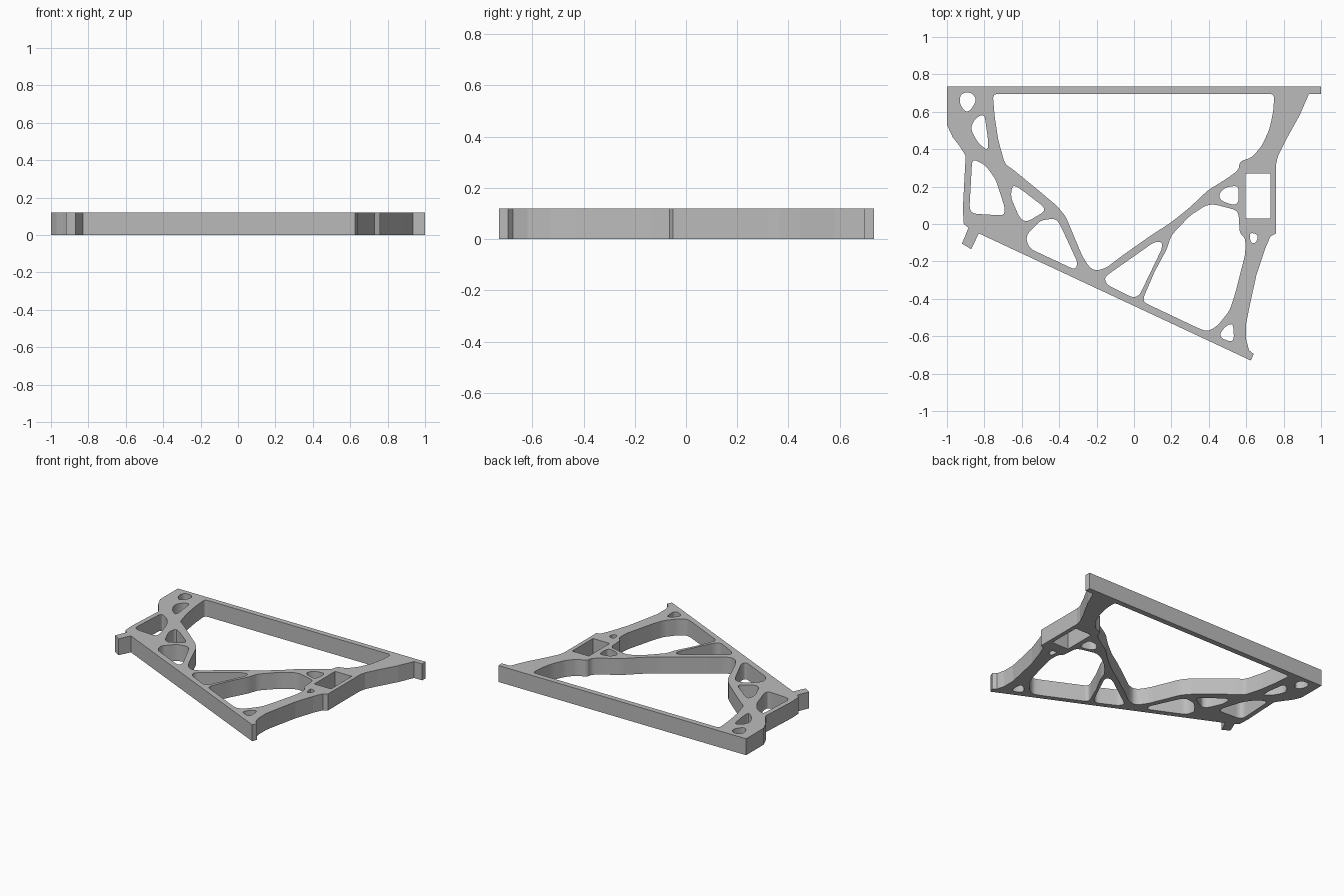
import bpy
import bmesh
from mathutils import Vector

THICKNESS = 0.12

default_cube = bpy.data.objects.get("Cube")
if default_cube:
    bpy.data.objects.remove(default_cube, do_unlink=True)


def make_material(name, value):
    material = bpy.data.materials.new(name)
    material.use_nodes = True
    colour = (value, value, value, 1)
    material.diffuse_color = colour
    material.node_tree.nodes["Principled BSDF"].inputs["Base Color"].default_value = colour
    return material


def rounded(points, radius, steps=4):
    """Replace every corner of a closed outline with a small curved fillet."""
    corners = [Vector(p) for p in points]
    if radius == 0:
        return corners
    outline = []
    for i, corner in enumerate(corners):
        before = corners[i - 1] - corner
        after = corners[(i + 1) % len(corners)] - corner
        reach_in = min(radius, before.length * 0.45)
        reach_out = min(radius, after.length * 0.45)
        start = corner + before.normalized() * reach_in
        end = corner + after.normalized() * reach_out
        for step in range(steps + 1):
            t = step / steps
            outline.append(start * (1 - t) ** 2 + corner * 2 * t * (1 - t) + end * t ** 2)
    return outline


def add_outline(curve, points, radius):
    outline = rounded(points, radius)
    spline = curve.splines.new("POLY")
    spline.points.add(len(outline) - 1)
    for target, point in zip(spline.points, outline):
        target.co = (point.x, point.y, 0, 1)
    spline.use_cyclic_u = True


# Outer edge: top bar, right arm, foot, sloped rail, peg and left side
outer_edge = [
    (-1, .735), (1, .735), (1, .695), (.935, .695), (.885, .58), (.81, .445),
    (.77, .365), (.76, .32), (.76, -.05), (.73, -.065), (.7, -.135),
    (.655, -.27), (.62, -.43), (.6, -.53), (.6, -.62), (.615, -.675),
    (.64, -.695), (.625, -.73), (-.83, -.05), (-.87, -.135), (-.92, -.105),
    (-.885, -.02), (-.91, 0), (-.915, .08), (-.9, .365), (-.935, .42),
    (-.97, .465), (-1, .53),
]

# Large opening under the top bar
main_opening = [
    (-.755, .695), (.75, .695), (.745, .605), (.725, .51), (.685, .42),
    (.63, .355), (.565, .335), (.56, .29), (.5, .245), (.395, .18), (.3, .09),
    (.2, .01), (.085, -.065), (-.05, -.16), (-.15, -.235), (-.2, -.25),
    (-.235, -.235), (-.275, -.175), (-.365, .04), (-.41, .095),
    (-.505, .175), (-.645, .29), (-.69, .32), (-.725, .445), (-.745, .575),
]

# Opening between the right column and the diagonal strut
lower_opening = [
    (.2, -.06), (.3, .045), (.385, .1), (.43, .105), (.545, .075), (.56, .05),
    (.565, -.05), (.595, -.075), (.595, -.16), (.54, -.375), (.51, -.465),
    (.445, -.545), (.395, -.575), (.35, -.56), (.055, -.42), (.05, -.395),
    (.11, -.255), (.175, -.135),
]

# Lightening holes along the rail
strut_hole = [(.15, -.095), (.15, -.13), (.03, -.38), (-.005, -.395),
              (-.145, -.325), (-.16, -.285), (.11, -.095)]
rail_hole = [(-.5, .02), (-.415, .03), (-.385, -.025), (-.3, -.21),
             (-.315, -.245), (-.56, -.13), (-.58, -.065)]
foot_hole = [(.53, -.53), (.535, -.62), (.51, -.63), (.45, -.6), (.49, -.545)]

# Lightening holes in the left side
middle_hole = [(-.65, .21), (-.61, .19), (-.48, .09), (-.48, .065),
               (-.575, .01), (-.61, .03), (-.66, .145)]
side_hole = [(-.865, .35), (-.795, .315), (-.74, .24), (-.69, .085),
             (-.695, .045), (-.86, .055), (-.88, .08)]
upper_hole = [(-.8, .59), (-.78, .45), (-.78, .39), (-.835, .435),
              (-.875, .51), (-.85, .565)]
corner_hole = [(-.925, .7), (-.87, .705), (-.84, .665), (-.875, .605),
               (-.905, .6), (-.935, .65)]

# Holes around the right column
column_hole = [(.545, .205), (.56, .19), (.56, .12), (.54, .1), (.47, .12),
               (.45, .155), (.485, .195)]
pin_hole = [(.615, -.045), (.665, -.055), (.655, -.1), (.625, -.105)]
window = [(.595, .27), (.73, .27), (.73, .03), (.595, .03)]

# Extrude the filled outline into a plate
plate_curve = bpy.data.curves.new("frame_plate_profile", "CURVE")
plate_curve.dimensions = "2D"
plate_curve.fill_mode = "BOTH"
plate_curve.extrude = THICKNESS / 2
add_outline(plate_curve, outer_edge, 0)
add_outline(plate_curve, window, 0)
for opening in (main_opening, lower_opening):
    add_outline(plate_curve, opening, 0.025)
for hole in (strut_hole, rail_hole, foot_hole, middle_hole, side_hole,
             upper_hole, corner_hole, column_hole, pin_hole):
    add_outline(plate_curve, hole, 0.03)

profile = bpy.data.objects.new("frame_plate_profile", plate_curve)
bpy.context.collection.objects.link(profile)
bpy.context.view_layer.update()
evaluated = profile.evaluated_get(bpy.context.evaluated_depsgraph_get())
mesh = bpy.data.meshes.new_from_object(evaluated)
bpy.data.objects.remove(profile, do_unlink=True)

# Weld caps to walls and stand the plate on the ground
bm = bmesh.new()
bm.from_mesh(mesh)
bmesh.ops.remove_doubles(bm, verts=bm.verts, dist=0.0002)
bmesh.ops.recalc_face_normals(bm, faces=bm.faces)
bmesh.ops.translate(bm, verts=bm.verts, vec=(0, 0, THICKNESS / 2))
for face in bm.faces:
    face.smooth = False
bm.to_mesh(mesh)
bm.free()

mesh.materials.clear()
mesh.materials.append(make_material("light_grey", 0.5))
plate = bpy.data.objects.new("frame_plate", mesh)
bpy.context.collection.objects.link(plate)
